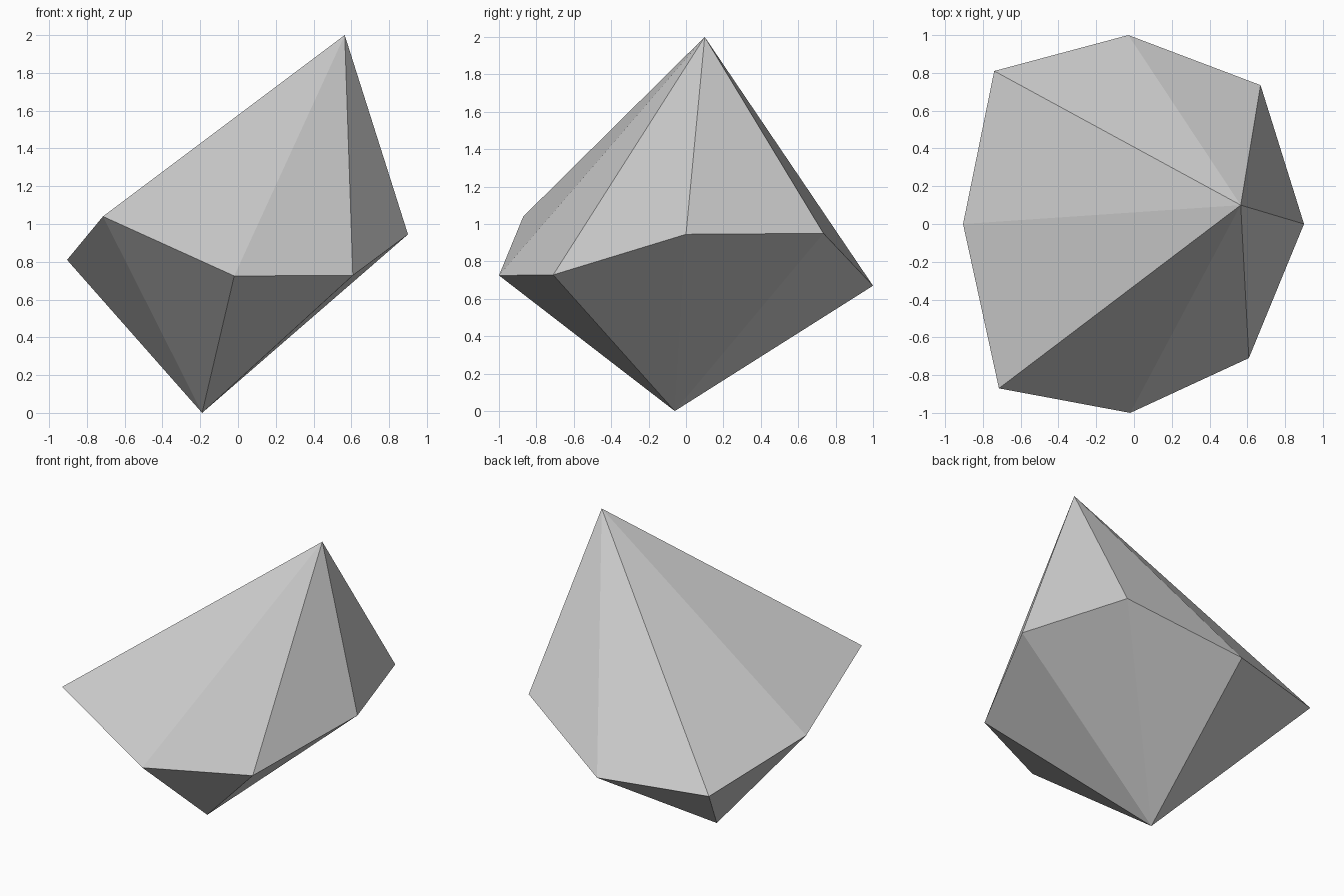
import bpy
import bmesh

if "Cube" in bpy.data.objects:
    bpy.data.objects.remove(bpy.data.objects["Cube"])

# Single stone colour
stone = bpy.data.materials.new("grey_stone")
stone.diffuse_color = (0.6, 0.6, 0.6, 1.0)
stone.use_nodes = True
stone.node_tree.nodes["Principled BSDF"].inputs["Base Color"].default_value = stone.diffuse_color

# Uneven eight-sided girdle with an off-centre tip and base point
girdle = [
    (0.90, 0.00, 0.945), (0.67, 0.735, 0.95), (-0.03, 1.00, 0.67),
    (-0.74, 0.81, 0.66), (-0.905, 0.00, 0.81), (-0.715, -0.87, 1.04),
    (-0.02, -1.00, 0.725), (0.608, -0.71, 0.728),
]
tip_point = (0.565, 0.10, 2.0)
base_point = (-0.19, -0.06, 0.0)

# Fan of flat facets from the girdle to each point
bm = bmesh.new()
ring = [bm.verts.new(p) for p in girdle]
tip = bm.verts.new(tip_point)
base = bm.verts.new(base_point)
for a, b in zip(ring, ring[1:] + ring[:1]):
    bm.faces.new((a, b, tip))
    bm.faces.new((b, a, base))
bmesh.ops.recalc_face_normals(bm, faces=bm.faces)

mesh = bpy.data.meshes.new("faceted_rock")
bm.to_mesh(mesh)
bm.free()
mesh.materials.append(stone)
rock = bpy.data.objects.new("faceted_rock", mesh)
bpy.context.collection.objects.link(rock)
